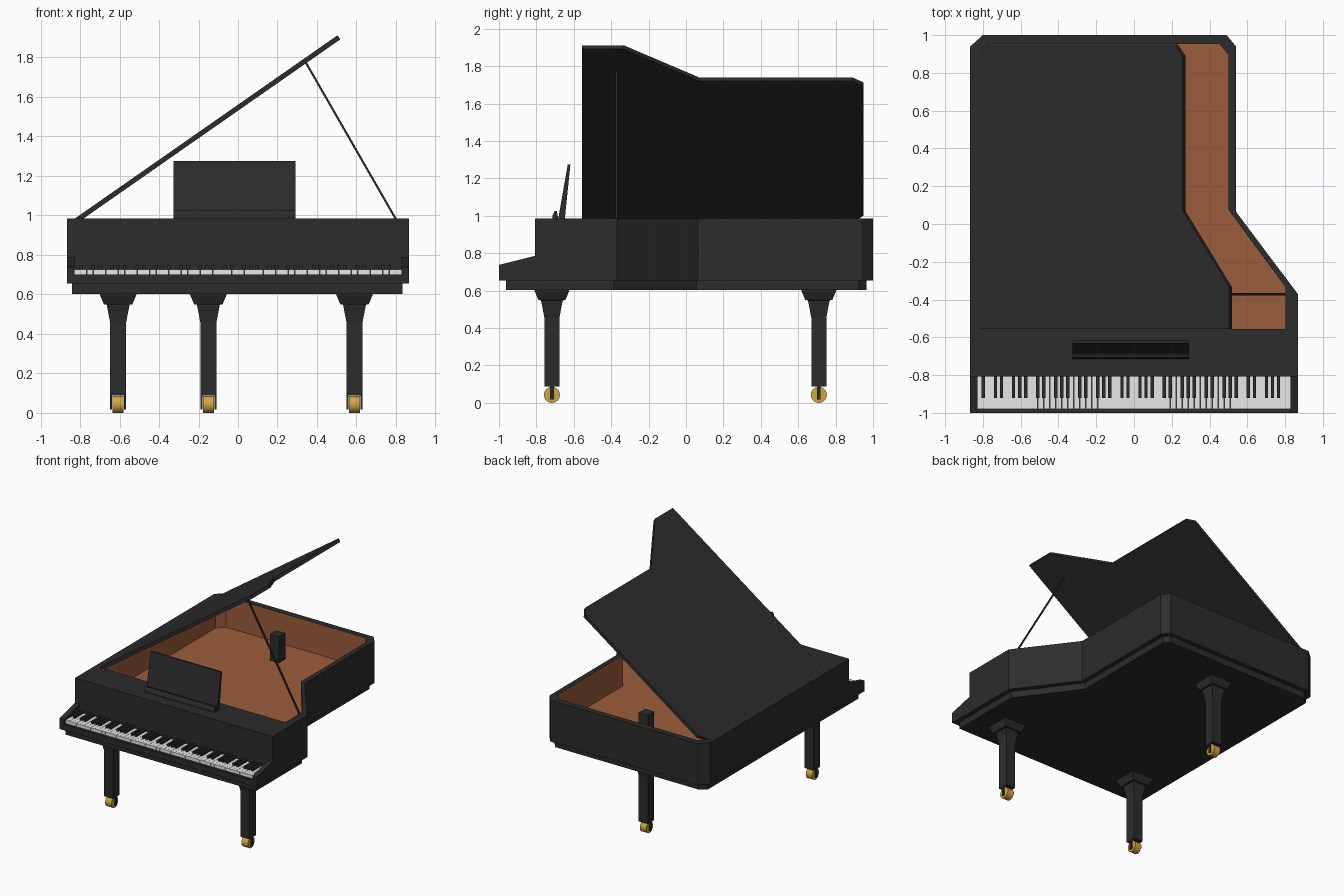
import bpy, bmesh, math
from mathutils import Matrix

if "Cube" in bpy.data.objects:
    bpy.data.objects.remove(bpy.data.objects["Cube"])


def material(name, rgb):
    m = bpy.data.materials.new(name)
    m.diffuse_color = (*rgb, 1)
    m.use_nodes = True
    m.node_tree.nodes["Principled BSDF"].inputs["Base Color"].default_value = m.diffuse_color
    return m


BLACK = material("black lacquer", (0.025, 0.025, 0.025))
BROWN = material("brown wood", (0.34, 0.11, 0.045))
WHITE = material("ivory white", (0.8, 0.8, 0.8))
GOLD = material("brass", (0.65, 0.38, 0.05))


def finish(name, bm, *mats):
    bmesh.ops.recalc_face_normals(bm, faces=bm.faces)
    me = bpy.data.meshes.new(name)
    bm.to_mesh(me)
    bm.free()
    for m in mats:
        me.materials.append(m)
    ob = bpy.data.objects.new(name, me)
    bpy.context.collection.objects.link(ob)
    return ob


def add_box(bm, x0, x1, y0, y1, z0, z1):
    mat = Matrix.Translation(((x0 + x1) / 2, (y0 + y1) / 2, (z0 + z1) / 2)) @ \
        Matrix.Diagonal((x1 - x0, y1 - y0, z1 - z0, 1))
    bmesh.ops.create_cube(bm, size=1, matrix=mat)


def box(name, mat, *dims):
    bm = bmesh.new()
    add_box(bm, *dims)
    return finish(name, bm, mat)


def loft(bm, rings):
    """Skin closed rings of equal length and cap both ends."""
    loops = [[bm.verts.new(p) for p in r] for r in rings]
    n = len(loops[0])
    for a, b in zip(loops, loops[1:]):
        for i in range(n):
            bm.faces.new((a[i], a[(i + 1) % n], b[(i + 1) % n], b[i]))
    bm.faces.new(loops[0])
    bm.faces.new(loops[-1])


def slab(name, mat, pts, z0, z1):
    bm = bmesh.new()
    loft(bm, [[(x, y, z) for x, y in pts] for z in (z0, z1)])
    return finish(name, bm, mat)


def side_profile(name, mat, pts, x0, x1):
    bm = bmesh.new()
    loft(bm, [[(x, y, z) for y, z in pts] for x in (x0, x1)])
    return finish(name, bm, mat)


# Case: outer wall, top rim, brown inner wall and soundboard
outer = [(-.867, -.807), (.867, -.807), (.867, -.37), (.54, .065),
         (.54, .94), (.49, 1), (-.80, 1), (-.867, .94)]
inner = [(-.825, -.555), (.803, -.555), (.803, -.335), (.50, .075),
         (.50, .895), (.452, .952), (-.77, .952), (-.825, .895)]
TOP, FLOOR = .985, .742
bm = bmesh.new()
loft(bm, [[(x, y, .655) for x, y in outer], [(x, y, TOP) for x, y in outer],
          [(x, y, TOP) for x, y in inner], [(x, y, FLOOR) for x, y in inner]])
for f in bm.faces:
    if any(abs(v.co.z - FLOOR) < .001 for v in f.verts):
        f.material_index = 1
finish("case", bm, BLACK, BROWN)

# Bottom plate, slightly inset from the case
slab("bottom_plate", BLACK,
     [(-.84, -.962), (.832, -.962), (.832, -.385), (.505, .055),
      (.505, .925), (.47, .965), (-.785, .965), (-.84, .925)], .603, .655)

# Key bed, key slip and cheeks
box("key_bed", BLACK, -.867, .867, -1, -.807, .655, .702)
for side, x0, x1 in (("left", -.867, -.829), ("right", .829, .867)):
    side_profile(side + "_cheek", BLACK,
                 [(-1, .655), (-1, .738), (-.807, .786), (-.807, .655)], x0, x1)

# Keys: 52 white, with black ones following the octave pattern from A
whites, blacks = bmesh.new(), bmesh.new()
pitch = 1.658 / 52
for i in range(52):
    x = -.829 + i * pitch
    add_box(whites, x + .0007, x + pitch - .0007, -.98, -.807, .702, .727)
    if i % 7 in (0, 2, 3, 5, 6) and i < 51:
        add_box(blacks, x + pitch - .009, x + pitch + .009, -.92, -.807, .727, .746)
finish("white_keys", whites, WHITE)
finish("black_keys", blacks, BLACK)

# Music stand: leaning panel and a small ledge
side_profile("music_stand", BLACK,
             [(-.683, TOP), (-.632, 1.275), (-.618, 1.275), (-.648, TOP)], -.326, .292)
side_profile("music_ledge", BLACK,
             [(-.715, TOP), (-.715, 1.0), (-.703, 1.025), (-.69, 1.025), (-.683, TOP)],
             -.326, .292)

# Lid: flat outline hinged on the left edge
lid = slab("lid", BLACK,
           [(0, -.555), (1.62, -.555), (1.62, -.333), (1.32, .07),
            (1.32, .89), (1.272, .95), (.065, .95), (0, .895)], -.025, 0)
lid.matrix_world = Matrix.Translation((-.825, 0, TOP)) @ \
    Matrix.Rotation(-math.radians(34.9), 4, 'Y')

# Lid prop
bm = bmesh.new()
r = .006
loft(bm, [[(x - r, -.372 - r, z), (x + r, -.372 - r, z),
           (x + r, -.372 + r, z), (x - r, -.372 + r, z)]
          for x, z in ((.803, .975), (.343, 1.775))])
finish("lid_prop", bm, BLACK)

# Legs with flared capital, caster fork and brass wheel
leg_profile = [(.094, .605), (.092, .597), (.072, .55), (.058, .548), (.04, .455), (.04, .088)]
for name, lx, ly in (("front_left", -.607, -.717), ("front_right", .59, -.717),
                     ("back", -.15, .71)):
    bm = bmesh.new()
    loft(bm, [[(lx + sx * h, ly + sy * h, z)
               for sx, sy in ((-1, -1), (1, -1), (1, 1), (-1, 1))] for h, z in leg_profile])
    for s in (-.035, .035):
        add_box(bm, lx + s - .005, lx + s + .005, ly - .01, ly + .01, .018, .09)
    finish(name + "_leg", bm, BLACK)
    bm = bmesh.new()
    bmesh.ops.create_cone(bm, cap_ends=True, segments=24, radius1=.043, radius2=.043,
                          depth=.056, matrix=Matrix.Translation((lx, ly, .043)) @
                          Matrix.Rotation(math.pi / 2, 4, 'Y'))
    wheel = finish(name + "_wheel", bm, GOLD)
    for p in wheel.data.polygons:
        p.use_smooth = len(p.vertices) == 4
    wheel.data.set_sharp_from_angle(angle=math.radians(40))

# Post above the back leg, seen inside the case
box("back_leg_post", BLACK, -.19, -.11, .67, .75, FLOOR, .95)
